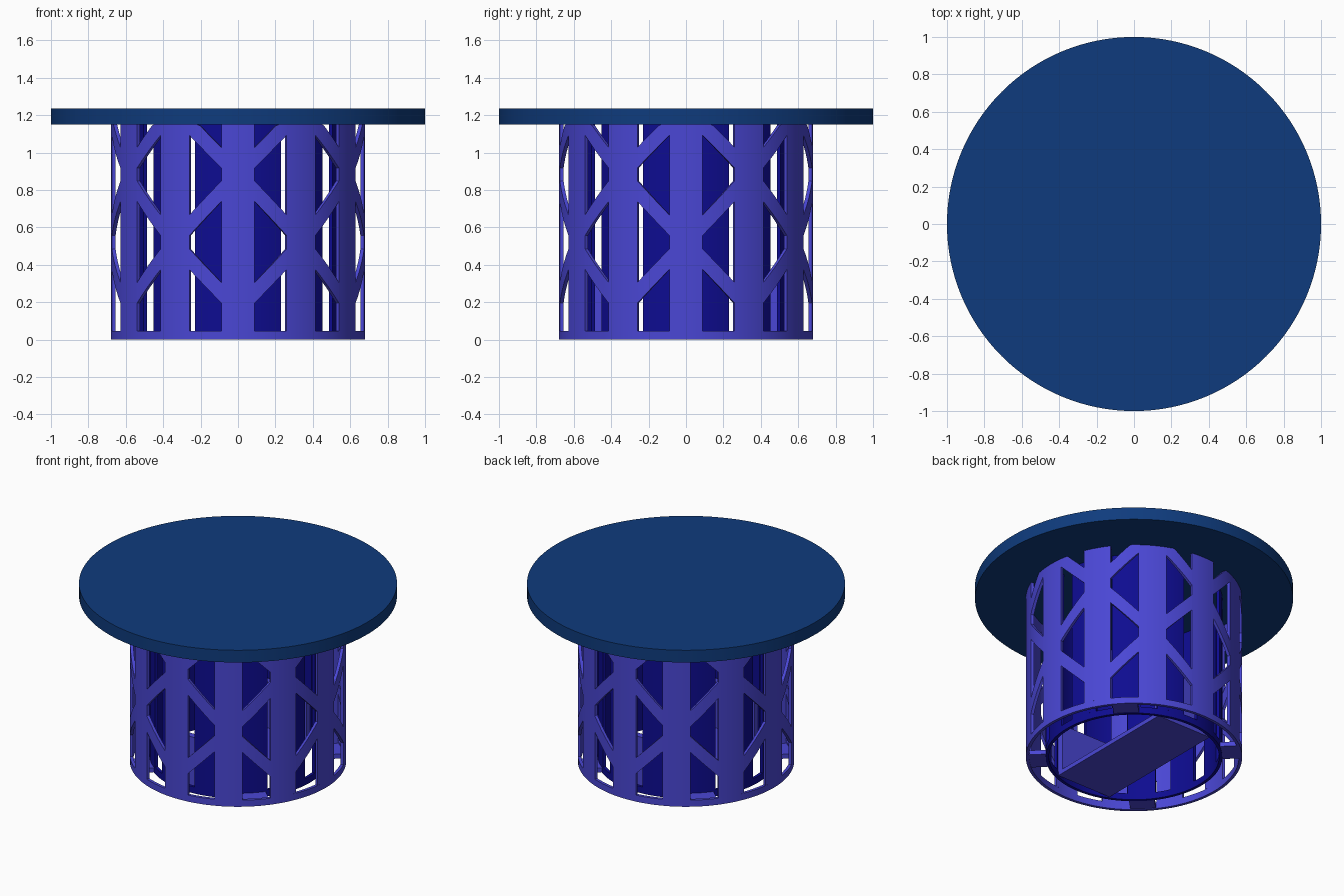
import bpy, bmesh, math

if "Cube" in bpy.data.objects:
    bpy.data.objects.remove(bpy.data.objects["Cube"])

TOP = 1.15      # underside of the table top
RIM = 0.045     # height of the bottom rings


def material(name, rgb):
    m = bpy.data.materials.new(name)
    m.diffuse_color = (*rgb, 1)
    m.use_nodes = True
    m.node_tree.nodes["Principled BSDF"].inputs["Base Color"].default_value = m.diffuse_color
    return m


navy = material("navy blue", (0.0046, 0.044, 0.205))
violet = material("violet blue", (0.068, 0.062, 0.66))
deep = material("deep blue", (0.0042, 0.0035, 0.28))


def finish(bm, name, mat):
    bmesh.ops.recalc_face_normals(bm, faces=bm.faces)
    me = bpy.data.meshes.new(name)
    bm.to_mesh(me)
    bm.free()
    me.materials.append(mat)
    ob = bpy.data.objects.new(name, me)
    bpy.context.collection.objects.link(ob)
    return ob


def strip(bm, r_in, r_out, a0, a1, low, high, steps):
    """Curved solid between two radii; low/high give its edges (z) along 0..1."""
    rows = []
    closed = abs(a1 - a0) >= 360
    for i in range(steps if closed else steps + 1):
        t = i / steps
        a = math.radians(a0 + (a1 - a0) * t)
        s, c = math.sin(a), -math.cos(a)
        rows.append([bm.verts.new((r * s, r * c, z)) for r, z in
                     ((r_out, low(t)), (r_out, high(t)), (r_in, high(t)), (r_in, low(t)))])
    pairs = list(zip(rows, rows[1:])) + ([(rows[-1], rows[0])] if closed else [])
    for p, q in pairs:
        for k in range(4):
            bm.faces.new((p[k], q[k], q[(k + 1) % 4], p[(k + 1) % 4]))
    if not closed:
        bm.faces.new(rows[0])
        bm.faces.new(rows[-1][::-1])


def flat(z):
    return lambda t: z


def box(name, x0, x1, y0, y1, z0, z1, mat, turn=0):
    bm = bmesh.new()
    bmesh.ops.create_cube(bm, size=1)
    for v in bm.verts:
        v.co.x = x0 + (v.co.x + 0.5) * (x1 - x0)
        v.co.y = y0 + (v.co.y + 0.5) * (y1 - y0)
        v.co.z = z0 + (v.co.z + 0.5) * (z1 - z0)
    ob = finish(bm, name, mat)
    ob.rotation_euler.z = math.radians(turn)
    return ob


# Round table top
bm = bmesh.new()
bmesh.ops.create_cone(bm, cap_ends=True, segments=128, radius1=1, radius2=1, depth=0.085)
bmesh.ops.translate(bm, verts=bm.verts, vec=(0, 0, TOP + 0.0425))
table_top = finish(bm, "table_top", navy)

# Outer lattice: bottom ring, twelve posts, zigzag braces in every window
RI, RO = 0.66, 0.68
levels = [0.16, 0.52, 0.885, 1.235]     # zigzag heights, alternating between posts
half = 0.055
bm = bmesh.new()
strip(bm, RI, RO, 0, 360, flat(0), flat(RIM), 120)
for i in range(12):
    a = 30 * i
    strip(bm, RI, RO, a - 7.5, a + 7.5, flat(RIM), flat(TOP), 6)
    for k in range(3):
        z0, z1 = levels[k], levels[k + 1]
        if (i + k) % 2:
            z0, z1 = z1, z0
        mid = lambda t, z0=z0, z1=z1: z0 + (z1 - z0) * (0.25 + 0.5 * t)
        strip(bm, RI, RO, a + 7.5, a + 22.5,
              lambda t: min(mid(t) - half, TOP),
              lambda t: min(mid(t) + half, TOP), 12)
outer = finish(bm, "outer_lattice", violet)

# Inner drum: ring and twelve plain slats behind the windows
bm = bmesh.new()
strip(bm, 0.535, 0.555, 0, 360, flat(0), flat(RIM), 120)
for i in range(12):
    a = 15 + 30 * i
    strip(bm, 0.535, 0.555, a - 9.5, a + 9.5, flat(RIM), flat(TOP), 8)
inner = finish(bm, "inner_drum", deep)

# Base cross plate with an upright at each end
box("base_plate", -0.21, 0.21, -0.49, 0.49, 0.005, 0.035, violet)
for name, s in (("front_upright", -1), ("back_upright", 1)):
    ya, yb = sorted((s * 0.45, s * 0.495))
    box(name, -0.21, 0.21, ya, yb, 0.035, 0.355, violet)

# Short ties joining the inner and outer rings
for i in range(4):
    box("ring_tie_%d" % (i + 1), -0.08, 0.08, 0.54, 0.665, 0.004, 0.035, violet, 45 + 90 * i)

# Smooth round sides with crisp edges
for ob in (table_top, outer, inner):
    bpy.ops.object.select_all(action='DESELECT')
    ob.select_set(True)
    bpy.context.view_layer.objects.active = ob
    bpy.ops.object.shade_smooth_by_angle(angle=math.radians(30))
